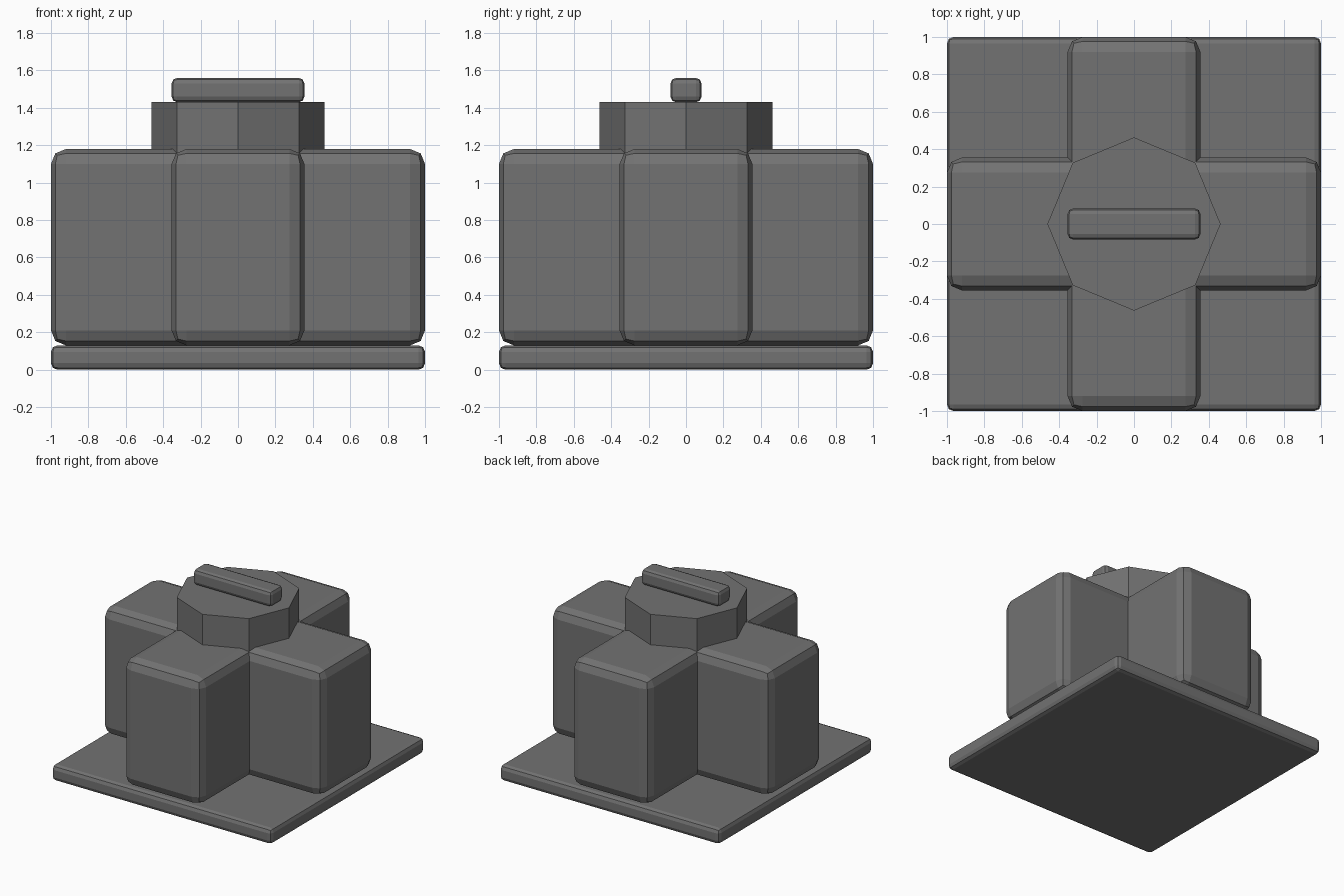
import bpy
import math

if "Cube" in bpy.data.objects:
    bpy.data.objects.remove(bpy.data.objects["Cube"])

grey = bpy.data.materials.new("dark grey")
grey.diffuse_color = (0.17, 0.17, 0.17, 1.0)
grey.use_nodes = True
grey.node_tree.nodes["Principled BSDF"].inputs["Base Color"].default_value = grey.diffuse_color


def box(name, half_x, half_y, z0, z1, bevel):
    """Box with rounded edges, centred on the z axis."""
    bpy.ops.mesh.primitive_cube_add(size=1, location=(0, 0, (z0 + z1) / 2))
    ob = bpy.context.object
    ob.name = name
    ob.scale = (2 * half_x, 2 * half_y, z1 - z0)
    bpy.ops.object.transform_apply(location=False, rotation=False, scale=True)
    mod = ob.modifiers.new("rounded edges", 'BEVEL')
    mod.width = bevel
    mod.segments = 2
    mod.limit_method = 'ANGLE'
    ob.data.materials.append(grey)
    return ob


# Square base plate
box("base_plate", 1.0, 1.0, 0.0, 0.13, 0.035)

# Cross-shaped body from two crossing blocks
box("body_block_x", 1.0, 0.355, 0.13, 1.18, 0.08)
box("body_block_y", 0.355, 1.0, 0.13, 1.18, 0.08)

# Octagonal collar with corners on the axes, sunk into the body
bpy.ops.mesh.primitive_cylinder_add(vertices=8, radius=0.463, depth=0.43,
                                    location=(0, 0, 1.215))
collar = bpy.context.object
collar.name = "collar"
collar.data.materials.append(grey)

# Turning bar on top of the collar
box("top_bar", 0.355, 0.083, 1.43, 1.56, 0.03)
